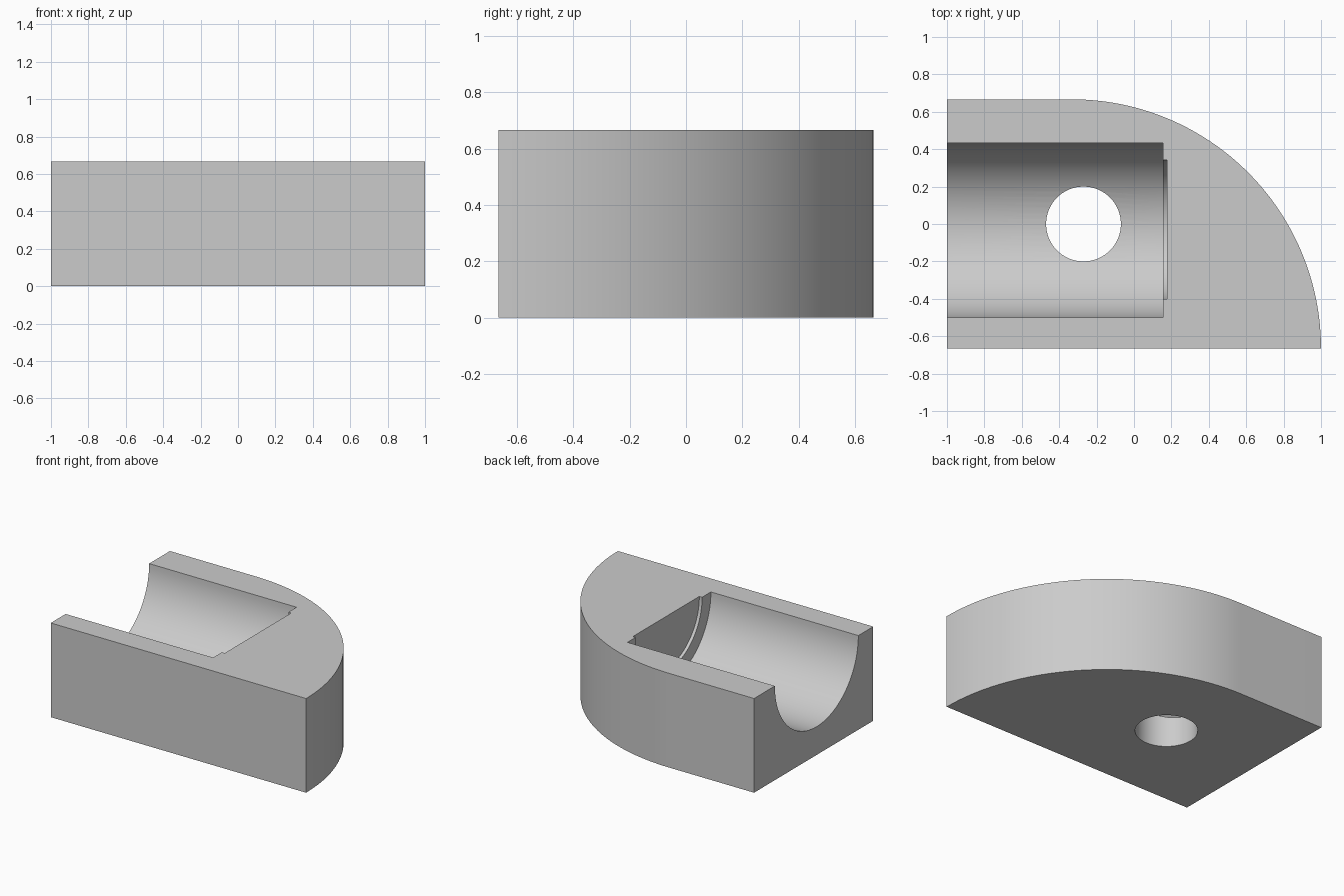
import bpy, bmesh
from math import sin, cos, pi, radians

cube = bpy.data.objects.get("Cube")
if cube:
    bpy.data.objects.remove(cube, do_unlink=True)

HEIGHT = 0.667
CHANNEL_Y = -0.033

# Plain grey material
grey = bpy.data.materials.new("plain grey")
grey.use_nodes = True
colour = (0.6, 0.6, 0.6, 1)
grey.diffuse_color = colour
grey.node_tree.nodes["Principled BSDF"].inputs["Base Color"].default_value = colour


def prism(name, ring, offset):
    """Extrude a closed ring of points along an offset."""
    bm = bmesh.new()
    face = bm.faces.new([bm.verts.new(p) for p in ring])
    top = bmesh.ops.extrude_face_region(bm, geom=[face])["geom"]
    bmesh.ops.translate(bm, vec=offset,
                        verts=[v for v in top if isinstance(v, bmesh.types.BMVert)])
    bmesh.ops.recalc_face_normals(bm, faces=bm.faces)
    mesh = bpy.data.meshes.new(name)
    bm.to_mesh(mesh)
    bm.free()
    mesh.materials.append(grey)
    obj = bpy.data.objects.new(name, mesh)
    bpy.context.collection.objects.link(obj)
    return obj


def circle(radius, steps=96):
    return [(radius * cos(2 * pi * i / steps), radius * sin(2 * pi * i / steps))
            for i in range(steps)]


def channel_cutter(name, y, radius, x0, x1):
    ring = [(x0, y + a, HEIGHT + b) for a, b in circle(radius)]
    return prism(name, ring, (x1 - x0, 0, 0))


# Block: straight back edge running into a quarter-round corner
R = 4 / 3
ARC = 48
outline = [(-1, R / 2, 0), (-1, -R / 2, 0)]
outline += [(-1 / 3 + R * cos(i * pi / 2 / ARC), -R / 2 + R * sin(i * pi / 2 / ARC), 0)
            for i in range(ARC + 1)]
block = prism("block", outline, (0, 0, HEIGHT))

# Half-round channel, shallow end recess and vertical through hole
cutters = [
    channel_cutter("channel_cutter", CHANNEL_Y, 0.467, -1.2, 0.155),
    channel_cutter("recess_cutter", -0.03, 0.372, -0.1, 0.177),
    prism("hole_cutter", [(a - 0.27, b, -0.2) for a, b in circle(0.2)], (0, 0, 0.8)),
]
bpy.context.view_layer.objects.active = block
for cutter in cutters:
    cutter.hide_render = True
    mod = block.modifiers.new(cutter.name, "BOOLEAN")
    mod.operation = "DIFFERENCE"
    mod.solver = "EXACT"
    mod.object = cutter
    bpy.ops.object.modifier_apply(modifier=mod.name)
    bpy.data.objects.remove(cutter, do_unlink=True)

# Smooth curved walls, keep edges sharp
bpy.ops.object.select_all(action="DESELECT")
block.select_set(True)
bpy.ops.object.shade_smooth_by_angle(angle=radians(30))
